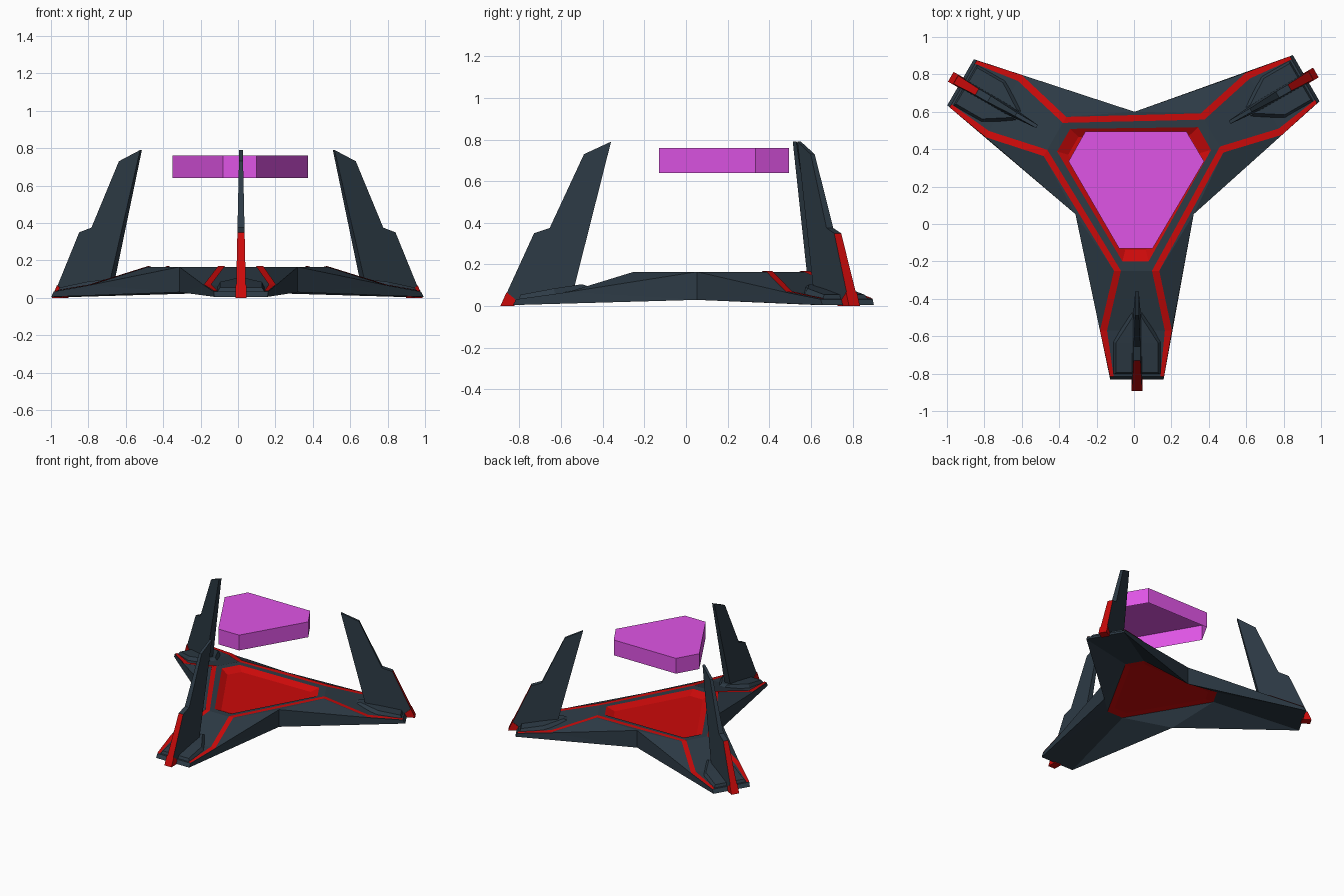
import bpy, bmesh, math

if "Cube" in bpy.data.objects:
    bpy.data.objects.remove(bpy.data.objects["Cube"])

CX, CY = 0.003, 0.235          # centre of the three-fold layout


def material(name, rgb):
    m = bpy.data.materials.new(name)
    m.diffuse_color = (*rgb, 1)
    m.use_nodes = True
    m.node_tree.nodes["Principled BSDF"].inputs["Base Color"].default_value = m.diffuse_color
    return m


SLATE = material("slate", (0.026, 0.043, 0.060))
RED = material("red", (0.60, 0.003, 0.003))
PURPLE = material("purple", (0.74, 0.09, 0.79))


def place(t, r, z, k):
    """Sideways t, outward r, height z on arm k (arm 0 points to the front)."""
    a = math.radians(120 * k)
    x, y = t, -r
    return (CX + x * math.cos(a) - y * math.sin(a),
            CY + x * math.sin(a) + y * math.cos(a), z)


def build(name, faces, mats, red_faces=()):
    """Object from a list of faces, each a list of points; equal points are shared."""
    index, idx_faces = {}, []
    for f in faces:
        idx_faces.append([index.setdefault(tuple(round(c, 5) for c in p), len(index)) for p in f])
    me = bpy.data.meshes.new(name)
    me.from_pydata(list(index), [], idx_faces)
    for m in mats:
        me.materials.append(m)
    for i in red_faces:
        me.polygons[i].material_index = 1
    ob = bpy.data.objects.new(name, me)
    bpy.context.collection.objects.link(ob)
    return ob


# Key points of one arm: (left t, right t, r, z)
KEY = {
    "A": (-0.313, 0.313, 0.185, 0.165),    # inner corner, top
    "a": (-0.313, 0.313, 0.185, 0.030),    # inner corner, bottom
    "B": (-0.110, 0.132, 0.485, 0.165),    # deck edge
    "C": (-0.185, 0.200, 0.805, 0.067),    # foot of slope
    "D": (-0.132, 0.158, 1.050, 0.033),    # arm end, top
    "d": (-0.130, 0.155, 1.067, 0.005),    # arm end, bottom
    "H": (-0.065, 0.075, 0.435, 0.165),    # deck opening
    "h": (-0.065, 0.075, 0.435, 0.130),    # bottom opening
    "W": (-0.050, 0.060, 0.375, 0.137),    # sunken floor
    "b": (-0.073, 0.093, 0.485, 0.165),    # stripe inner line
    "c": (-0.147, 0.162, 0.805, 0.067),
    "e": (-0.112, 0.138, 1.050, 0.033),
}


def P(key, side, k, up=0.0):
    left, right, r, z = KEY[key]
    if key in "Aa":                        # corner shared by two arms: keep exact
        k = k if side else k - 1
        return place(0.365 * math.cos(math.radians(30)), 0.1825, z, k % 3)
    return place(right if side else left, r, z + up, k % 3)


# Hull, stripes and sunken core
hull, stripes, core = [], [], []
for k in range(3):
    n = k + 1
    L, R = 0, 1
    hull += [
        [P("H", L, k), P("B", L, k), P("B", R, k), P("H", R, k)],
        [P("H", R, k), P("B", R, k), P("B", L, n), P("H", L, n)],
        [P("B", R, k), P("A", R, k), P("B", L, n)],
        [P("B", L, k), P("C", L, k), P("C", R, k), P("B", R, k)],
        [P("C", L, k), P("D", L, k), P("D", R, k), P("C", R, k)],
        [P("D", L, k), P("d", L, k), P("d", R, k), P("D", R, k)],
        [P("h", R, k), P("d", R, k), P("d", L, k), P("h", L, k)],
        [P("h", L, n), P("a", R, k), P("h", R, k)],
    ]
    for s in (L, R):
        side = [
            [P("B", s, k), P("C", s, k), P("A", s, k)],
            [P("A", s, k), P("C", s, k), P("a", s, k)],
            [P("a", s, k), P("C", s, k), P("D", s, k), P("d", s, k)],
            [P("a", s, k), P("d", s, k), P("h", s, k)],
        ]
        hull += side if s else [f[::-1] for f in side]
        for o1, o2, i1, i2 in (("B", "C", "b", "c"), ("C", "D", "c", "e")):
            f = [P(i1, s, k, .004), P(i2, s, k, .004), P(o2, s, k, .004), P(o1, s, k, .004)]
            stripes.append(f if s else f[::-1])
    stripes.append([P("b", R, k, .004), P("B", R, k, .004), P("B", L, n, .004), P("b", L, n, .004)])
    for p, q in (("H", "W"), ("W", "h")):
        core += [[P(p, L, k), P(p, R, k), P(q, R, k), P(q, L, k)],
                 [P(p, R, k), P(p, L, n), P(q, L, n), P(q, R, k)]]
core.append([P("W", s, k) for k in range(3) for s in (0, 1)])
build("hull", hull, [SLATE])
build("edge_stripes", stripes, [RED])
build("sunken_core", core, [RED])

# Fin, fin foot and pod on each arm
FIN = [(1.125, 0.0), (0.965, 0.35), (0.89, 0.375), (0.725, 0.73),
       (0.595, 0.79), (0.775, 0.078), (0.80, 0.066), (1.06, 0.015)]
T0 = 0.013                                  # fins sit slightly off the arm axis
POD_LOW = [(.128, 1.04, .03), (.128, .865, .054), (.025, .70, .094)]
POD_TOP = [(.112, 1.03, .055), (.112, .87, .085), (.025, .735, .105)]

for k in range(3):
    def fin_pt(s, r, z):
        return place(T0 + s * (0.027 - 0.022 * z), r, z, k)

    right = [fin_pt(1, r, z) for r, z in FIN]
    left = [fin_pt(-1, r, z) for r, z in FIN]
    n = len(FIN)
    faces = [right, left[::-1]]
    faces += [[left[i], left[(i + 1) % n], right[(i + 1) % n], right[i]] for i in range(n)]
    build(f"fin_{k + 1}", faces, [SLATE, RED], red_faces=(2,))

    # red foot behind the arm end
    prof = [(1.127, 0.0), (1.097, 0.067), (1.055, 0.033), (1.06, 0.0)]
    fr = [place(T0 + .030, r, z, k) for r, z in prof]
    fl = [place(T0 - .030, r, z, k) for r, z in prof]
    build(f"fin_foot_{k + 1}", [fr, fl[::-1]] + [
        [fl[i], fl[(i + 1) % 4], fr[(i + 1) % 4], fr[i]] for i in range(4)], [RED])

    # faceted pod around the fin root
    def ring(pts):
        return ([place(T0 + t, r, z, k) for t, r, z in pts]
                + [place(T0 - t, r, z, k) for t, r, z in pts[::-1]])
    lo, hi = ring(POD_LOW), ring(POD_TOP)
    pod = [[lo[i], lo[(i + 1) % 6], hi[(i + 1) % 6], hi[i]] for i in range(6)]
    pod += [[hi[0], hi[1], hi[4], hi[5]], [hi[1], hi[2], hi[3], hi[4]]]
    build(f"pod_{k + 1}", pod, [SLATE])

# Floating slab, open underneath
outline = [(-0.26, 0.495), (-0.35, 0.335), (-0.08, -0.13),
           (0.10, -0.13), (0.375, 0.335), (0.28, 0.495)]
top = [(x, y, 0.76) for x, y in outline]
bot = [(x, y, 0.64) for x, y in outline]
build("floating_slab", [top] + [
    [bot[i], bot[(i + 1) % 6], top[(i + 1) % 6], top[i]] for i in range(6)], [PURPLE])

# Make normals point outward
for ob in bpy.data.objects:
    if ob.name.startswith(("fin", "pod", "floating", "hull")):
        bm = bmesh.new()
        bm.from_mesh(ob.data)
        bmesh.ops.recalc_face_normals(bm, faces=bm.faces)
        bm.to_mesh(ob.data)
        bm.free()
